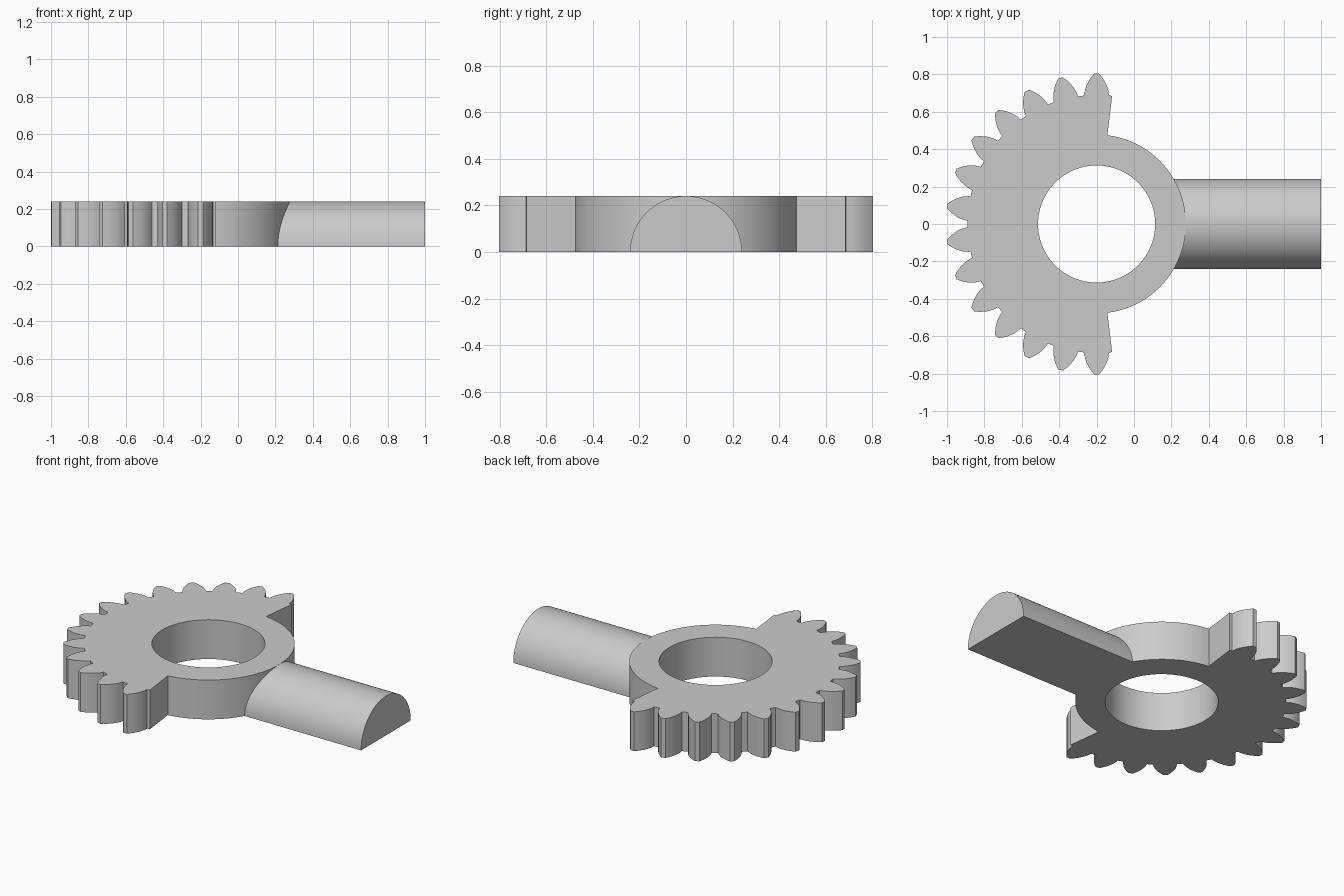
import bpy, bmesh
from math import sin, cos, pi, radians, sqrt

CX = -0.2            # gear axis
HEIGHT = 0.24
HUB_R, HOLE_R, ROOT_R = 0.478, 0.313, 0.69
PITCH = 180 / 13     # 26 tooth spacing, 14 teeth present
FLANK = [(0.69, 5.5), (0.715, 5.05), (0.74, 4.3),
         (0.765, 3.2), (0.787, 2.0), (0.804, 0.9)]

cube = bpy.data.objects.get("Cube")
if cube:
    bpy.data.objects.remove(cube, do_unlink=True)

grey = bpy.data.materials.new("plain grey")
grey.use_nodes = True
grey.diffuse_color = (0.6, 0.6, 0.6, 1)
grey.node_tree.nodes["Principled BSDF"].inputs["Base Color"].default_value = (0.6, 0.6, 0.6, 1)


def finish(name, bm):
    bmesh.ops.recalc_face_normals(bm, faces=bm.faces)
    mesh = bpy.data.meshes.new(name)
    bm.to_mesh(mesh)
    bm.free()
    mesh.materials.append(grey)
    obj = bpy.data.objects.new(name, mesh)
    bpy.context.collection.objects.link(obj)
    bpy.ops.object.select_all(action='DESELECT')
    obj.select_set(True)
    bpy.context.view_layer.objects.active = obj
    bpy.ops.object.shade_smooth_by_angle(angle=radians(30))
    return obj


def polar(r, deg):
    return (CX + r * cos(radians(deg)), r * sin(radians(deg)), 0)


def add_loop(bm, points):
    verts = [bm.verts.new(p) for p in points]
    return [bm.edges.new((a, b)) for a, b in zip(verts, verts[1:] + verts[:1])]


# Sector gear: plain hub arc on the arm side, teeth on the other half
start = 90 - PITCH / 2
outline = [polar(HUB_R, start * (i / 24 - 1)) for i in range(49)]
outline.append(polar(ROOT_R, start))
for k in range(14):
    mid = 90 + k * PITCH
    outline += [polar(r, mid - a) for r, a in FLANK]
    outline += [polar(r, mid + a) for r, a in reversed(FLANK)]
outline.append(polar(ROOT_R, 360 - start))

bm = bmesh.new()
edges = add_loop(bm, outline)
edges += add_loop(bm, [polar(HOLE_R, i * 3.75) for i in range(96)])
bmesh.ops.triangle_fill(bm, use_beauty=True, use_dissolve=False, edges=edges)
top = bmesh.ops.extrude_face_region(bm, geom=bm.faces[:], use_keep_orig=True)
bmesh.ops.translate(bm, vec=(0, 0, HEIGHT),
                    verts=[g for g in top["geom"] if isinstance(g, bmesh.types.BMVert)])
finish("sector_gear", bm)

# Half-round arm, its inner end following the hub wall
bm = bmesh.new()
inner, outer = [], []
for i in range(49):
    y, z = HEIGHT * cos(pi * i / 48), HEIGHT * sin(pi * i / 48)
    inner.append(bm.verts.new((CX + sqrt(HUB_R ** 2 - y * y) - 0.003, y, z)))
    outer.append(bm.verts.new((1, y, z)))
for i in range(48):
    bm.faces.new((inner[i], inner[i + 1], outer[i + 1], outer[i]))
bm.faces.new(outer)
# Flat underside strips between mirrored points
for i in range(1):
    a, b = inner[0], inner[-1]
    arc = [bm.verts.new((CX + sqrt(HUB_R ** 2 - y * y) - 0.003, y, 0))
           for y in [HEIGHT * (1 - j / 12) for j in range(1, 24)]]
    bm.faces.new([outer[0], a] + arc + [b, outer[-1]])
finish("half_round_arm", bm)
